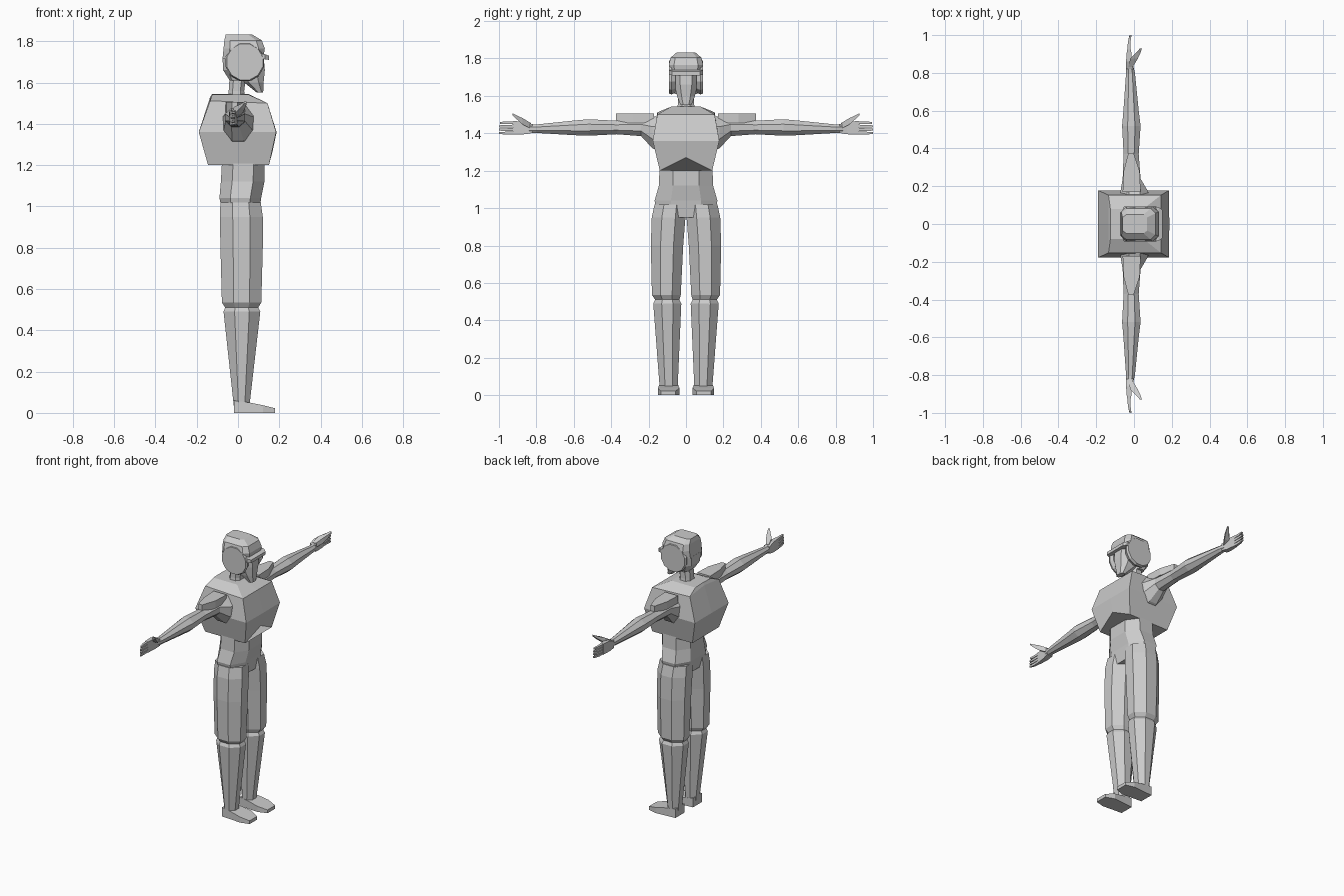
import bpy, bmesh, math
from mathutils import Matrix


def loft(name, rings, mirror=False):
    """Skin a closed low-poly solid through rings with equal point counts."""
    bm = bmesh.new()
    rows = [[bm.verts.new(p) for p in r] for r in rings]
    n = len(rows[0])
    for a, b in zip(rows, rows[1:]):
        for i in range(n):
            bm.faces.new((a[i], a[(i + 1) % n], b[(i + 1) % n], b[i]))
    bm.faces.new(rows[0])
    bm.faces.new(rows[-1])
    bmesh.ops.recalc_face_normals(bm, faces=bm.faces)
    me = bpy.data.meshes.new(name)
    bm.to_mesh(me)
    bm.free()
    ob = bpy.data.objects.new(name, me)
    bpy.context.collection.objects.link(ob)
    if mirror:
        m = ob.modifiers.new("Mirror", 'MIRROR')
        m.use_axis = (False, True, False)
        m.use_mirror_merge = False
    return ob


def ring(axis, t, a0, a1, b0, b1, c=0.3):
    """Chamfered rectangle at position t on an axis (c = 0 gives a plain one)."""
    if c:
        da, db = (a1 - a0) * c, (b1 - b0) * c
        pts = [(a0 + da, b0), (a1 - da, b0), (a1, b0 + db), (a1, b1 - db),
               (a1 - da, b1), (a0 + da, b1), (a0, b1 - db), (a0, b0 + db)]
    else:
        pts = [(a0, b0), (a1, b0), (a1, b1), (a0, b1)]
    place = {'x': lambda a, b: (t, a, b),
             'y': lambda a, b: (a, t, b),
             'z': lambda a, b: (a, b, t)}[axis]
    return [place(a, b) for a, b in pts]


def limb(name, axis, rows, c=0.3, mirror=True):
    return loft(name, [ring(axis, *r, c) for r in rows], mirror)


# Feet and legs
limb("boot", 'x', [(-0.02, .045, .14, 0, .06), (0.055, .04, .145, 0, .05),
                   (0.12, .035, .15, 0, .037), (0.18, .055, .135, 0, .022)], 0)
limb("leg", 'z', [(0.03, -.02, .055, .045, .14), (0.49, -.07, .108, .025, .175),
                  (0.51, -.062, .098, .035, .165), (0.535, -.078, .113, .028, .182),
                  (0.80, -.085, .12, .015, .188), (0.95, -.088, .12, .003, .183),
                  (1.02, -.085, .11, .0, .168)])

# Hips and waist
limb("waist", 'z', [(0.95, -.07, .10, -.15, .15), (1.04, -.09, .112, -.168, .168),
                    (1.12, -.083, .128, -.145, .145), (1.26, -.075, .13, -.14, .14)],
     0.26, False)


# Vest with a centre line front and back, notched at the front hem
def vest_ring(z, x0, x1, w, z_front_mid, x_front_mid, z_front, z_back_mid):
    return [(x0, -w, z), (x1, -w, z_front), (x_front_mid, 0, z_front_mid),
            (x1, w, z_front), (x0, w, z), (x0, 0, z_back_mid)]


loft("vest", [vest_ring(1.20, -.145, .15, .14, 1.27, .168, 1.20, 1.20),
              vest_ring(1.36, -.19, .185, .178, 1.36, .187, 1.36, 1.36),
              vest_ring(1.512, -.135, .143, .153, 1.50, .143, 1.50, 1.53),
              vest_ring(1.542, -.125, .05, .08, 1.545, .05, 1.542, 1.545)])

# Arms and shoulder pads
limb("arm", 'y', [(0.14, -.075, .085, 1.30, 1.50), (0.18, -.07, .07, 1.32, 1.485),
                  (0.24, -.06, .035, 1.385, 1.475), (0.37, -.055, .025, 1.395, 1.467),
                  (0.52, -.063, .035, 1.387, 1.475), (0.60, -.056, .025, 1.39, 1.468),
                  (0.80, -.042, .005, 1.402, 1.447), (0.84, -.04, -.005, 1.40, 1.45)])
pad = [(-.06, .17), (.035, .17), (.03, .28), (-.002, .375), (-.03, .375), (-.055, .28)]
loft("shoulder_pad", [[(x, y, z) for x, y in pad] for z in (1.455, 1.505)], True)

# Hands
limb("palm", 'y', [(0.82, -.043, -.003, 1.402, 1.448), (0.86, -.042, -.01, 1.395, 1.463),
                   (0.925, -.037, -.016, 1.393, 1.465)], 0)
for i in range(4):
    z = 1.394 + i * 0.0182
    tip = 1.0 if i < 3 else 0.995
    limb("finger", 'y', [(0.92, -.036, -.018, z, z + .0155),
                         (0.965, -.032, -.018, z, z + .0145),
                         (tip, -.024, -.014, z + .002, z + .012)], 0)
limb("thumb", 'y', [(0.83, -.03, -.008, 1.425, 1.455), (0.875, -.02, .02, 1.448, 1.482),
                    (0.905, .01, .034, 1.475, 1.495), (0.928, .03, .042, 1.498, 1.508)], 0)

# Neck, face and helmet
limb("neck", 'z', [(1.50, -.05, .035, -.05, .05), (1.56, -.045, .03, -.043, .043),
                   (1.64, -.04, .04, -.043, .043)], 0.25, False)
loft("face", [ring('z', 1.552, .09, .122, -.03, .03, .25),
              ring('z', 1.60, .03, .124, -.048, .048, .25),
              ring('z', 1.66, -.04, .13, -.062, .062, .25),
              ring('z', 1.75, -.04, .122, -.07, .07, .25)])
limb("helmet", 'z', [(1.61, -.04, .02, -.06, .06), (1.66, -.072, .04, -.075, .075),
                     (1.72, -.075, .06, -.08, .08)], 0.2, False)
limb("helmet_crown", 'z', [(1.715, -.075, .122, -.085, .085), (1.765, -.07, .13, -.092, .092),
                           (1.805, -.066, .115, -.082, .082), (1.832, -.06, .07, -.05, .05)],
     0.15, False)
limb("brim", 'x', [(0.06, -.092, .092, 1.715, 1.74), (0.13, -.09, .09, 1.713, 1.738),
                   (0.15, -.075, .075, 1.71, 1.73)], 0, False)


# Ear muffs
def disc(y, r):
    return [(.033 + r * math.cos((k + .5) * math.pi / 6), y,
             1.70 + r * math.sin((k + .5) * math.pi / 6)) for k in range(12)]


loft("ear_muff", [disc(.055, .085), disc(.078, .096), disc(.092, .09)], True)
